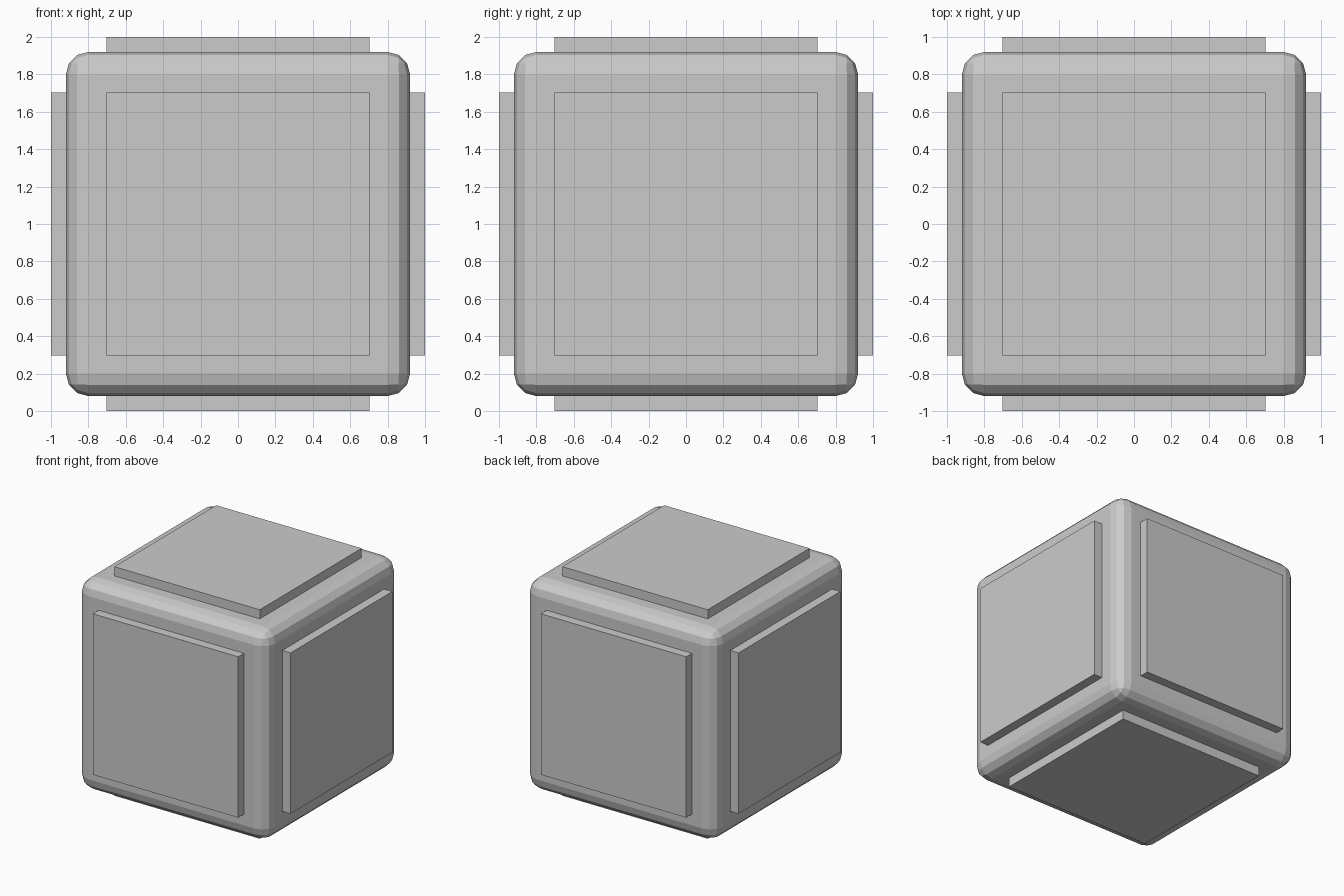
import bpy
from mathutils import Vector

if "Cube" in bpy.data.objects:
    bpy.data.objects.remove(bpy.data.objects["Cube"])

CENTRE = Vector((0, 0, 1))


def box(name, location, size):
    bpy.ops.mesh.primitive_cube_add(size=1, location=location)
    obj = bpy.context.object
    obj.name = name
    obj.scale = size
    bpy.ops.object.transform_apply(location=False, rotation=False, scale=True)
    return obj


# Rounded cube body
body = box("body", CENTRE, (1.84, 1.84, 1.84))
bevel = body.modifiers.new("rounded_edges", 'BEVEL')
bevel.width = 0.12
bevel.segments = 3
bevel.limit_method = 'NONE'

# Raised square panel on each of the six sides
OUTER, INNER, WIDTH = 1.0, 0.90, 1.405
sides = {
    "right_panel": (1, 0, 0), "left_panel": (-1, 0, 0),
    "back_panel": (0, 1, 0), "front_panel": (0, -1, 0),
    "top_panel": (0, 0, 1), "bottom_panel": (0, 0, -1),
}
for name, direction in sides.items():
    size = [OUTER - INNER if d else WIDTH for d in direction]
    box(name, CENTRE + Vector(direction) * (OUTER + INNER) / 2, size)
